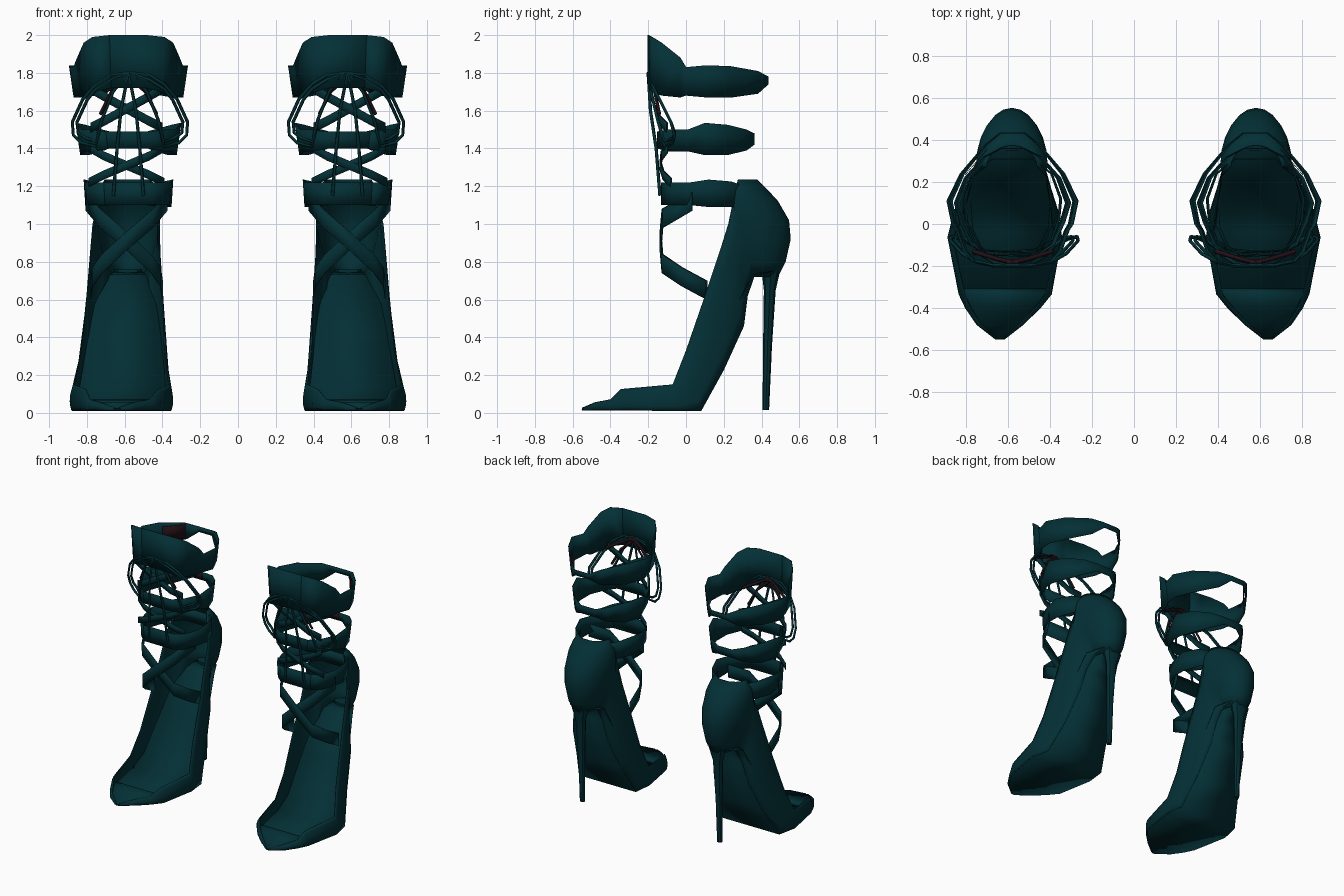
import bpy, math
from mathutils import Vector

if "Cube" in bpy.data.objects:
    bpy.data.objects.remove(bpy.data.objects["Cube"])


def material(name, rgb):
    m = bpy.data.materials.new(name)
    m.use_nodes = True
    m.diffuse_color = (*rgb, 1)
    b = m.node_tree.nodes["Principled BSDF"]
    b.inputs["Base Color"].default_value = (*rgb, 1)
    b.inputs["Roughness"].default_value = 0.8
    return m


teal = material("dark teal leather", (0.001, 0.029, 0.036))
maroon = material("dark maroon lining", (0.017, 0.005, 0.008))
CX = 0.58  # ankle centre of the left shoe


def finish(ob, mat, thick=0, angle=40):
    """Colour, thicken, smooth and mirror one part to the other shoe."""
    ob.data.materials.append(mat)
    bpy.ops.object.select_all(action='DESELECT')
    ob.select_set(True)
    bpy.context.view_layer.objects.active = ob
    if ob.type == 'MESH':
        bpy.ops.object.shade_smooth_by_angle(angle=math.radians(angle))
    if thick:
        s = ob.modifiers.new("thickness", 'SOLIDIFY')
        s.thickness, s.offset = thick, 0
    m = ob.modifiers.new("other shoe", 'MIRROR')
    m.use_mirror_merge = False
    return ob


def loft(name, rows, mat=teal, thick=0, wrap=False, caps=False):
    """Skin a list of equally long point rows."""
    n = len(rows[0])
    verts = [p for r in rows for p in r]
    faces = [(i * n + j, i * n + (j + 1) % n, (i + 1) * n + (j + 1) % n, (i + 1) * n + j)
             for i in range(len(rows) - 1) for j in range(n if wrap else n - 1)]
    if caps:
        faces += [tuple(range(n))[::-1], tuple(range(len(verts) - n, len(verts)))]
    me = bpy.data.meshes.new(name)
    me.from_pydata(verts, [], faces)
    ob = bpy.data.objects.new(name, me)
    bpy.context.collection.objects.link(ob)
    return finish(ob, mat, thick)


def strip(name, stations):
    """Flat panel from (y, z, centre x, half width) stations."""
    return loft(name, [[(c - w, y, z), (c + w, y, z)] for y, z, c, w in stations], teal, 0.004)


def band(name, prof, taper):
    """Strap round the leg from (y, low z, high z, half width), narrower below."""
    ring = [(w, y, a, b) for y, a, b, w in prof]
    ring += [(-w, y, a, b) for y, a, b, w in reversed(prof)]
    ring.append(ring[0])
    return loft(name, [[(CX + x * taper, y, a), (CX + x, y, b)] for x, y, a, b in ring], teal, 0.005)


def plate(name, start, end, low, high):
    """Upright lining plate between two (x, y) points inside a strap."""
    loft(name, [[(CX + x, y, low), (CX + x, y, high)] for x, y in (start, end)], maroon, 0.003)


def crossing(name, path, h):
    """Pair of ribbons that cross at the front of the ankle."""
    for side, label in ((1, "a"), (-1, "b")):
        off = -0.003 * side
        rows = [[(CX + 0.01 + side * x, y + off, z - h), (CX + 0.01 + side * x, y + off, z + h)]
                for x, y, z in path]
        loft(name + "_" + label, rows, teal, 0.004)


def cord(name, pts, mat=teal, r=0.009):
    cu = bpy.data.curves.new(name, 'CURVE')
    cu.dimensions = '3D'
    cu.bevel_depth, cu.bevel_resolution = r, 0
    s = cu.splines.new('POLY')
    s.points.add(len(pts) - 1)
    for sp, p in zip(s.points, pts):
        sp.co = (*(Vector((CX, 0, 0)) + Vector(p)), 1)
    ob = bpy.data.objects.new(name, cu)
    bpy.context.collection.objects.link(ob)
    return finish(ob, mat)


# Side walls: (centre, rim y, rim z, rim half width, bottom y, bottom z, bottom half width)
walls = [(.64, -.55, .025, .005, -.55, .015, .005),
         (.64, -.48, .055, .09, -.48, .015, .1),
         (.626, -.4, .07, .155, -.4, .015, .17),
         (.615, -.345, .125, .19, -.33, .015, .215),
         (.617, -.07, .15, .25, -.06, .012, .262),
         (.61, 0, .33, .22, .08, .012, .24),
         (.6, .1, .62, .2, .2, .23, .185),
         (.597, .18, .86, .183, .305, .46, .145),
         (.592, .225, 1.0, .176, .325, .62, .112)]
# Heel cup half rings from the top down: (z, front y, back y, half width)
cup = [(1.235, .275, .375, .12), (1.18, .262, .43, .155), (1.12, .268, .485, .17),
       (1.02, .285, .543, .168), (.92, .31, .552, .153), (.8, .34, .525, .122),
       (.72, .36, .485, .08)]


def wall_column(st, side):
    c, ry, rz, rw, by, bz, bw = st
    col = []
    for i in range(len(cup)):
        t = i / (len(cup) - 1)
        w = rw + (bw - rw) * t + .06 * t * (1 - t)
        col.append((c + side * w, ry + (by - ry) * t, rz + (bz - rz) * t))
    return col


def cup_column(a):
    return [(.583 + w * math.cos(a), yf + (yb - yf) * math.sin(a), z) for z, yf, yb, w in cup]


columns = [wall_column(st, 1) for st in walls]
columns += [cup_column(math.pi * i / 12) for i in range(13)]
columns += [wall_column(st, -1) for st in reversed(walls)]
loft("shoe_upper", columns, teal, 0.005)

# Sole along the bottom edges of the walls, footbed above it, and toe cap
strip("sole", [(by, bz, c, bw) for c, ry, rz, rw, by, bz, bw in walls]
      + [(.36, .72, .583, .08), (.43, .73, .583, .06)])
strip("footbed", [(-.35, .045, .615, .19), (-.04, .05, .617, .25),
                  (.06, .13, .61, .23), (.2, .42, .6, .19), (.35, .73, .587, .14),
                  (.46, .75, .583, .08)])
strip("toe_cap", [(-.55, .022, .64, .005), (-.48, .052, .64, .09), (-.4, .065, .626, .15),
                  (-.33, .068, .615, .195), (-.31, .046, .615, .2)])

# Stiletto heel
heel = []
for z, yf, yb, w in [(.015, .405, .44, .02), (.35, .408, .455, .025),
                     (.65, .412, .475, .04), (.76, .4, .5, .075)]:
    heel.append([(.583 + w * math.cos(t), (yf + yb) / 2 + (yb - yf) / 2 * math.sin(t), z)
                 for t in [math.tau * i / 8 for i in range(8)]])
loft("stiletto_heel", heel, wrap=True, caps=True)

# Straps round the leg
band("ankle_strap", [(-.13, 1.1, 1.22, .13), (-.08, 1.1, 1.22, .19), (.02, 1.1, 1.22, .225),
                     (.12, 1.09, 1.235, .235), (.24, 1.09, 1.225, .19), (.31, 1.1, 1.2, .1)], .96)
band("middle_strap", [(-.15, 1.4, 1.49, .12), (-.1, 1.385, 1.5, .2), (.01, 1.385, 1.5, .25),
                      (.1, 1.365, 1.535, .278), (.22, 1.365, 1.525, .23),
                      (.32, 1.39, 1.5, .14), (.36, 1.42, 1.48, .06)], .91)
band("shin_cuff", [(-.2, 1.72, 2.0, .1), (-.18, 1.7, 1.99, .19), (-.13, 1.68, 1.96, .235),
                   (-.03, 1.67, 1.88, .27), (.0, 1.68, 1.83, .29), (.11, 1.67, 1.84, .313),
                   (.24, 1.67, 1.835, .25), (.38, 1.69, 1.81, .13), (.435, 1.74, 1.78, .06)], .92)

# Lining patches inside the straps
plate("cuff_lining", (.226, .235), (.118, .36), 1.7, 1.81)
plate("middle_strap_lining", (-.03, .352), (.03, .352), 1.43, 1.47)

# Crossed straps up the front
crossing("instep_cross", [(.19, .11, .65), (.18, -.02, .72), (.13, -.125, .79),
                          (0, -.135, .91), (-.14, -.125, 1.03), (-.215, .03, 1.12)], .05)
crossing("lower_ankle_cross", [(.2, -.08, 1.22), (.12, -.12, 1.26), (0, -.135, 1.31),
                               (-.12, -.13, 1.36), (-.19, -.1, 1.4)], .024)
crossing("upper_ankle_cross", [(.19, -.1, 1.51), (.11, -.14, 1.55), (0, -.15, 1.61),
                               (-.11, -.155, 1.67), (-.18, -.15, 1.71)], .026)

# Bow loops and hanging laces
for side, label in ((1, "outer"), (-1, "inner")):
    for k in range(2):
        g = .025 * k
        loop = [(.01, -.2, 1.8), (.1, -.198, 1.79 - g), (.18, -.18, 1.74 - g), (.25 - g, -.14, 1.66),
                (.305 - g, -.08, 1.54), (.3 - g, -.06, 1.47 + g / 2), (.26 - g, -.07, 1.43 + g),
                (.18, -.11, 1.41 + g), (.15, -.15, 1.55), (.09, -.185, 1.7), (.01, -.2, 1.8)]
        cord(f"{label}_bow_loop_{k}", [(side * x - .008, y, z) for x, y, z in loop])
    cord(f"{label}_hanging_lace", [(0, -.2, 1.8), (side * .04, -.188, 1.6),
                                   (side * .06, -.158, 1.4), (side * .08, -.138, 1.15)])
    cord(f"{label}_inside_lace", [(0, -.185, 1.8), (side * .08, -.165, 1.76),
                                  (side * .19, -.13, 1.7)], maroon, .011)
    cord(f"{label}_under_lace", [(0, -.185, 1.78), (side * .09, -.165, 1.7),
                                 (side * .15, -.14, 1.58)], maroon)
cord("bow_knot", [(-.03, -.198, 1.8), (.03, -.198, 1.8)], teal, .01)
cord("inside_knot", [(-.03, -.182, 1.79), (.03, -.182, 1.79)], maroon, .016)
